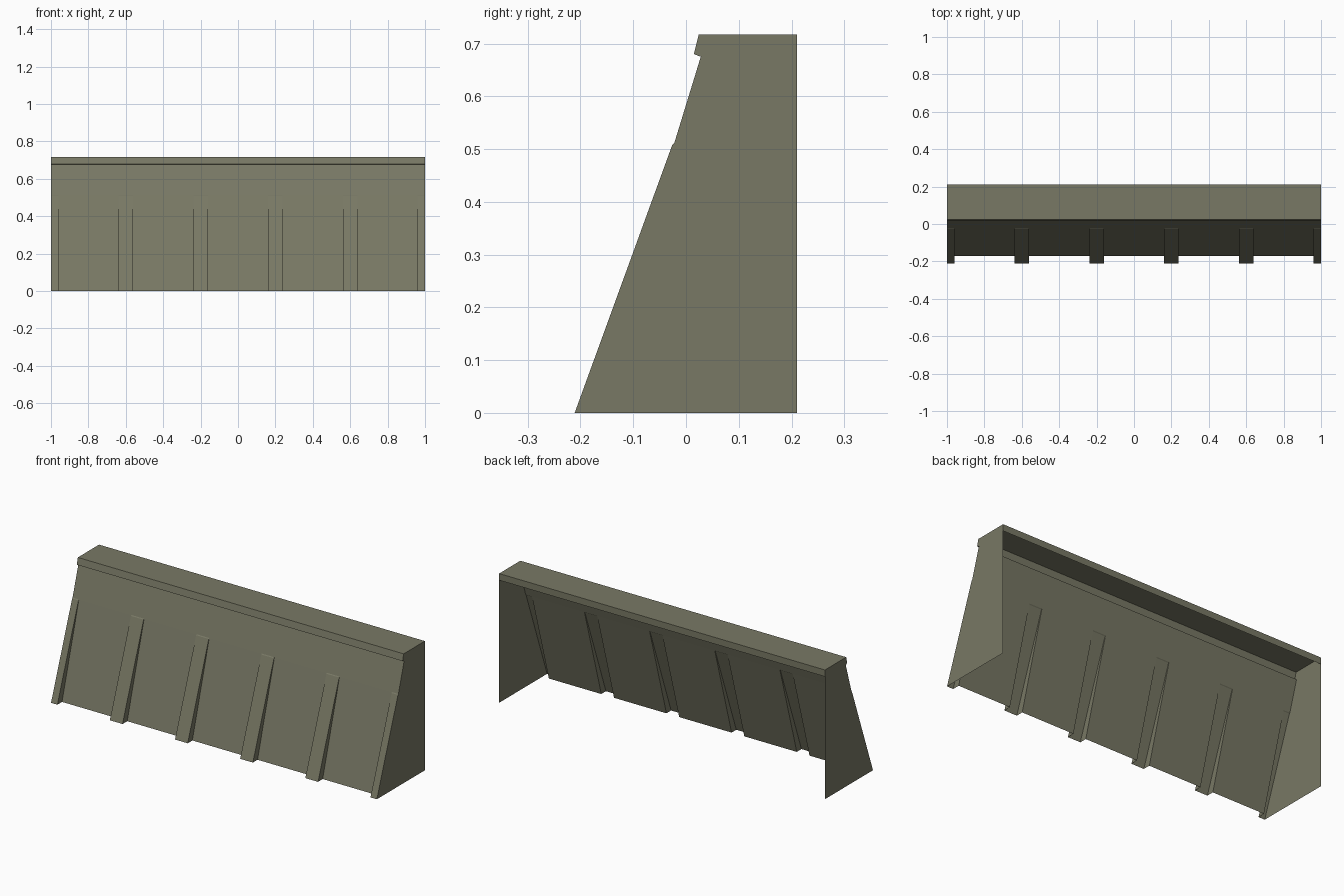
import bpy, bmesh

if "Cube" in bpy.data.objects:
    bpy.data.objects.remove(bpy.data.objects["Cube"])

# One flat olive-grey colour
olive = bpy.data.materials.new("olive_grey")
olive.diffuse_color = (0.19, 0.19, 0.13, 1)
olive.use_nodes = True
olive.node_tree.nodes["Principled BSDF"].inputs["Base Color"].default_value = olive.diffuse_color

# Key profile points as (y, z)
BACK, TOP = 0.21, 0.717
WALL_BOTTOM = (-0.17, 0.0)
WALL_KNEE = (-0.022, 0.512)
WALL_TOP = (0.028, 0.675)
LIP = [WALL_TOP, (0.015, 0.68), (0.024, TOP), (BACK, TOP), (BACK, 0.68)]
RIB_BOTTOM = (-0.211, 0.0)
RIB_TOP = (-0.026, 0.508)


def make_object(name, faces):
    bm = bmesh.new()
    for f in faces:
        bm.faces.new([bm.verts.new(p) for p in f])
    bmesh.ops.remove_doubles(bm, verts=bm.verts, dist=1e-5)
    bmesh.ops.recalc_face_normals(bm, faces=bm.faces)
    me = bpy.data.meshes.new(name)
    bm.to_mesh(me)
    bm.free()
    me.materials.append(olive)
    ob = bpy.data.objects.new(name, me)
    bpy.context.collection.objects.link(ob)


def sheet(x0, x1, profile):
    """Quads sweeping a (y, z) profile from x0 to x1, facing outwards."""
    return [[(x0, *a), (x1, *a), (x1, *b), (x0, *b)]
            for a, b in zip(profile, profile[1:])]


def side(x, points):
    return [(x, *p) for p in points]


# Ribs: full ones between, half ones at both ends
ribs = [(max(-1, c - 0.039), min(1, c + 0.039))
        for c in (-1, -0.6, -0.2, 0.2, 0.6, 1)]

# Hollow shell: upper wall, lip, top and back strip, closed by end panels
shell = sheet(-1, 1, [WALL_KNEE] + LIP)
for (_, a), (b, _) in zip(ribs, ribs[1:]):
    shell += sheet(a, b, [WALL_BOTTOM, WALL_KNEE])

# Raised tapered ribs with open backs
for a, b in ribs:
    shell += sheet(a, b, [RIB_BOTTOM, RIB_TOP, WALL_KNEE])
    for x in (a, b):
        if abs(x) < 1:
            shell.append(side(x, [WALL_BOTTOM, RIB_BOTTOM, RIB_TOP, WALL_KNEE]))

# End panels follow the whole outline
outline = [RIB_BOTTOM, RIB_TOP, WALL_KNEE] + LIP + [(BACK, 0)]
for x in (-1, 1):
    shell.append(side(x, outline))

make_object("ribbed_barrier_shell", shell)
